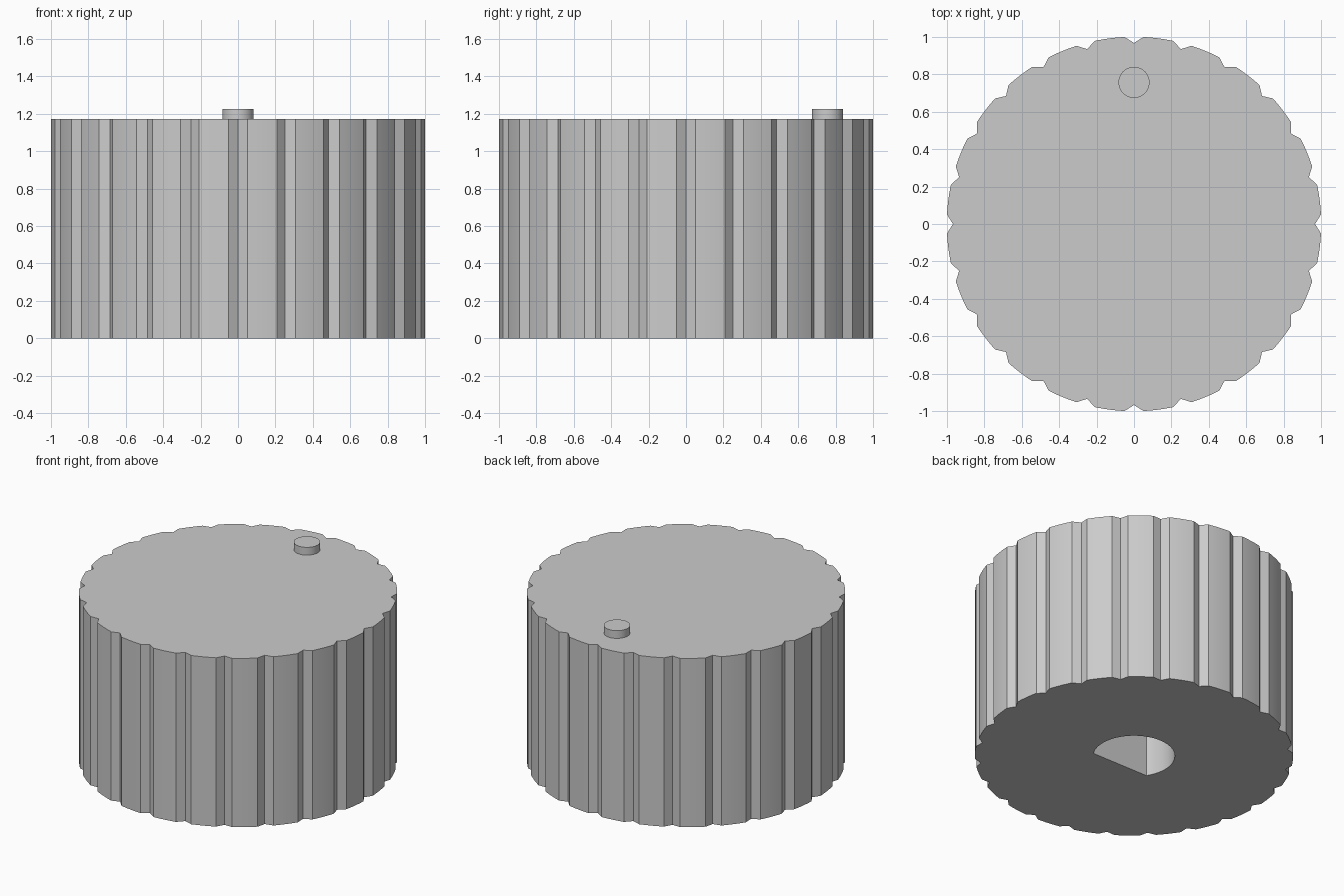
import bpy, bmesh, math

cube = bpy.data.objects.get("Cube")
if cube:
    bpy.data.objects.remove(cube, do_unlink=True)

NOTCHES = 24
RADIUS, VALLEY, HEIGHT = 1.001, 0.968, 1.172
NOTCH_HALF = math.radians(2.9)
HOLE_RADIUS, HOLE_FLAT, HOLE_DEPTH = 0.257, -0.138, 0.95

grey = bpy.data.materials.new("plain grey")
grey.use_nodes = True
colour = (0.6, 0.6, 0.6, 1)
grey.diffuse_color = colour
grey.node_tree.nodes["Principled BSDF"].inputs["Base Color"].default_value = colour


def polar(radius, angle, y=0):
    return (radius * math.cos(angle), y + radius * math.sin(angle))


def prism(name, outline, bottom, top):
    """Extrude a closed counter-clockwise outline upwards into a solid."""
    bm = bmesh.new()
    base = bm.faces.new([bm.verts.new((x, y, bottom)) for x, y in outline])
    side = bmesh.ops.extrude_face_region(bm, geom=[base], use_keep_orig=True)
    verts = [g for g in side["geom"] if isinstance(g, bmesh.types.BMVert)]
    bmesh.ops.translate(bm, verts=verts, vec=(0, 0, top - bottom))
    bmesh.ops.recalc_face_normals(bm, faces=bm.faces)
    mesh = bpy.data.meshes.new(name)
    bm.to_mesh(mesh)
    bm.free()
    mesh.materials.append(grey)
    obj = bpy.data.objects.new(name, mesh)
    bpy.context.collection.objects.link(obj)
    return obj


def select(obj):
    bpy.ops.object.select_all(action='DESELECT')
    obj.select_set(True)
    bpy.context.view_layer.objects.active = obj


# Grip outline: a V notch, then an arc up to the next notch
step = math.tau / NOTCHES
arc_steps = 6
outline = []
for i in range(NOTCHES):
    outline.append(polar(VALLEY, i * step))
    for k in range(arc_steps + 1):
        a = i * step + NOTCH_HALF + (step - 2 * NOTCH_HALF) * k / arc_steps
        outline.append(polar(RADIUS, a))
knob = prism("knob_body", outline, 0, HEIGHT)

# D-shaped shaft socket cut up from the underside
start = math.asin(HOLE_FLAT / HOLE_RADIUS)
sweep = math.pi - 2 * start
d_shape = [polar(HOLE_RADIUS, start + sweep * k / 48) for k in range(49)]
cutter = prism("socket_cutter", d_shape, -0.1, HOLE_DEPTH)
cutter.hide_render = True
cut = knob.modifiers.new("shaft socket", 'BOOLEAN')
cut.operation = 'DIFFERENCE'
cut.solver = 'EXACT'
cut.object = cutter
select(knob)
bpy.ops.object.modifier_apply(modifier=cut.name)
bpy.data.objects.remove(cutter, do_unlink=True)

# Raised pointer pin near the back edge
circle = [polar(0.083, math.tau * k / 48, 0.757) for k in range(48)]
pin = prism("pointer_pin", circle, HEIGHT - 0.02, 1.226)

for part in (knob, pin):
    select(part)
    bpy.ops.object.shade_smooth_by_angle(angle=math.radians(20))
